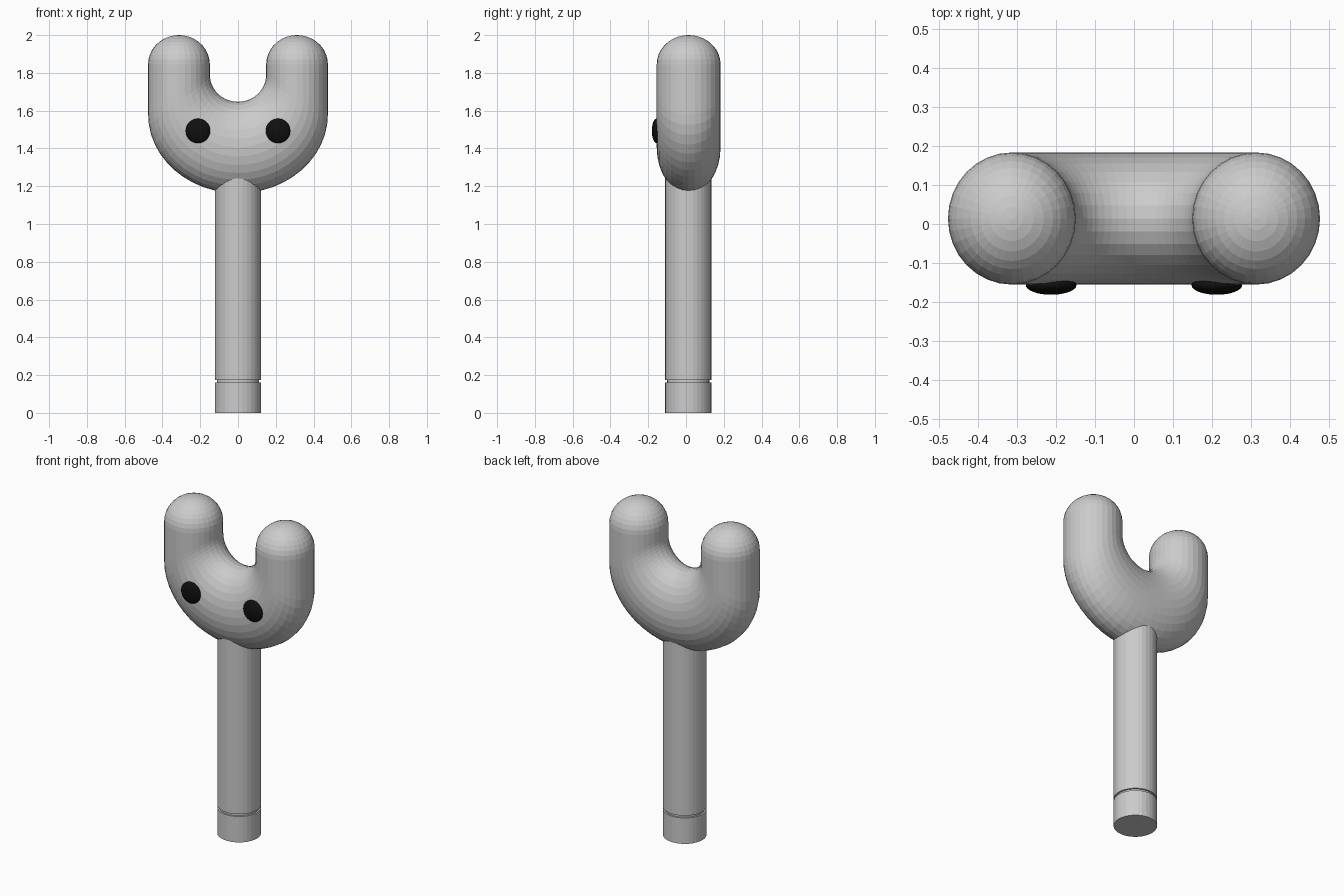
import bpy, bmesh
from math import sin, cos, pi
from mathutils import Vector

if "Cube" in bpy.data.objects:
    bpy.data.objects.remove(bpy.data.objects["Cube"])

SIDES = 32
YC = 0.014


def make_object(name, rings, poles=False):
    """Skin a list of rings; close the ends with flat caps or pole points."""
    bm = bmesh.new()
    loops = [[bm.verts.new(p) for p in ring] for ring in rings]
    for a, b in zip(loops, loops[1:]):
        for i in range(len(a)):
            j = (i + 1) % len(a)
            bm.faces.new((a[i], a[j], b[j], b[i]))
    bm.faces.new(loops[0][::-1])
    bm.faces.new(loops[-1])
    bmesh.ops.recalc_face_normals(bm, faces=bm.faces)
    mesh = bpy.data.meshes.new(name)
    bm.to_mesh(mesh)
    bm.free()
    ob = bpy.data.objects.new(name, mesh)
    bpy.context.collection.objects.link(ob)
    return ob


def section(outer, inner, depth):
    """Elliptical ring spanning outer to inner (x, z) points, deep in y."""
    o, i = Vector((outer[0], YC, outer[1])), Vector((inner[0], YC, inner[1]))
    mid, half = (o + i) / 2, (o - i) / 2
    return [mid + half * cos(t) + Vector((0, depth * sin(t), 0))
            for t in (2 * pi * k / SIDES for k in range(SIDES))]


# forked head: dome, prong, U bend, prong, dome
OUT, INN, DEPTH = 0.476, 0.149, 0.169
MID, RAD = (OUT + INN) / 2, (OUT - INN) / 2


def dome(s):
    rings = []
    for k in range(9):
        a = pi / 2 * k / 9
        r, z = RAD * cos(a), 1.845 + 0.155 * sin(a)
        rings.append(section((s * (MID + r), z), (s * (MID - r), z), DEPTH * cos(a)))
    rings.append(section((s * (MID + .002), 2), (s * (MID - .002), 2), .002))
    return rings


bend = []
STEPS = 24
for k in range(STEPS + 1):
    t = pi * k / STEPS
    bend.append(section((OUT * cos(t), 1.58 - 0.417 * sin(t)),
                        (INN * cos(t), 1.79 - 0.143 * sin(t)), DEPTH))
make_object("forked_head", dome(1)[::-1] + bend + dome(-1))

# handle with a thin groove near the base
profile = [(0.122, 0), (0.122, 0.16), (0.112, 0.16), (0.112, 0.174),
           (0.122, 0.174), (0.122, 1.35)]
make_object("handle", [[(r * cos(2 * pi * k / SIDES), 0.012 + r * sin(2 * pi * k / SIDES), z)
                        for k in range(SIDES)] for r, z in profile])

# flattened black eyes
black = bpy.data.materials.new("black")
black.diffuse_color = (0.005, 0.005, 0.005, 1)
black.use_nodes = True
black.node_tree.nodes["Principled BSDF"].inputs["Base Color"].default_value = black.diffuse_color
for side, label in ((-1, "left"), (1, "right")):
    bpy.ops.mesh.primitive_uv_sphere_add(segments=32, ring_count=16, radius=1,
                                         location=(side * 0.212, -0.156, 1.493))
    eye = bpy.context.object
    eye.name = label + "_eye"
    eye.scale = (0.065, 0.025, 0.065)
    bpy.ops.object.shade_smooth()
    eye.data.materials.append(black)
